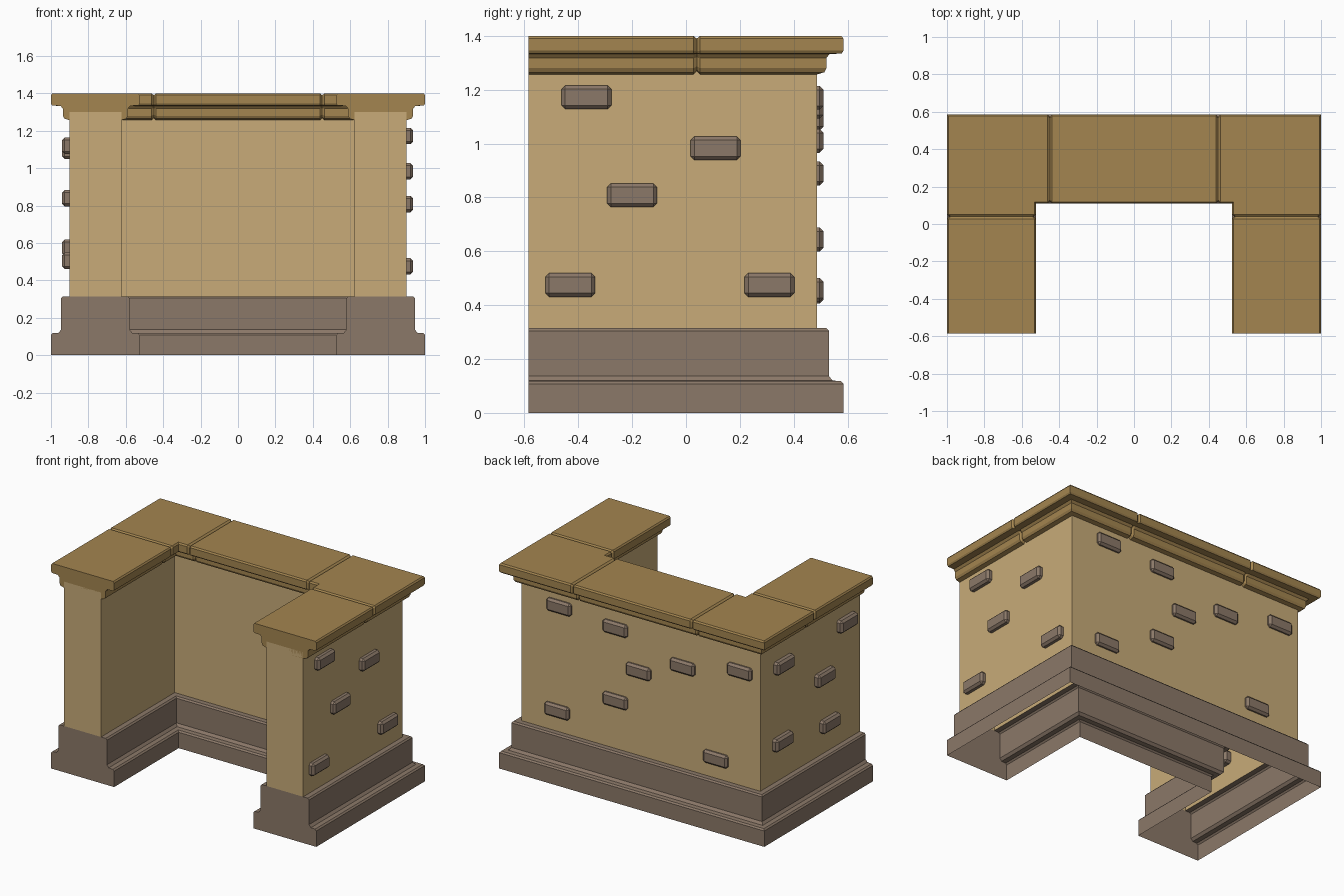
import bpy, bmesh
from mathutils import Matrix, Vector

cube = bpy.data.objects.get("Cube")
if cube:
    bpy.data.objects.remove(cube, do_unlink=True)


def make_material(name, rgb):
    mat = bpy.data.materials.new(name)
    mat.use_nodes = True
    color = (*rgb, 1.0)
    mat.diffuse_color = color
    mat.node_tree.nodes["Principled BSDF"].inputs["Base Color"].default_value = color
    return mat


plaster = make_material("sand_plaster", (0.58, 0.41, 0.19))
coping_stone = make_material("ochre_stone", (0.37, 0.235, 0.08))
brown_stone = make_material("brown_stone", (0.26, 0.19, 0.14))

# Centreline of the U-shaped plan
CX, CY, FRONT = 0.7625, 0.3475, -0.585
JOINT_X, JOINT_Y, GAP = 0.45, 0.04, 0.012


def add_object(name, bm, mat):
    mesh = bpy.data.meshes.new(name)
    bm.to_mesh(mesh)
    bm.free()
    mesh.materials.append(mat)
    obj = bpy.data.objects.new(name, mesh)
    bpy.context.collection.objects.link(obj)
    return obj


def stations(joints):
    """Points along the U: x, y, outward direction, and whether it is a joint."""
    half = [(-CX, FRONT, -1, 0, False)]
    if joints:
        half += [(-CX, JOINT_Y + d, -1, 0, d == 0) for d in (-GAP, 0, GAP)]
    half.append((-CX, CY, -1, 1, False))
    if joints:
        half += [(-JOINT_X + d, CY, 0, 1, d == 0) for d in (-GAP, 0, GAP)]
    return half + [(-x, y, -nx, ny, j) for x, y, nx, ny, j in reversed(half)]


def sweep(name, half, mat, joints=False, closed=False):
    """Sweep a mirrored profile of (offset, height) points round the U."""
    profile = half + [(-o, z) for o, z in reversed(half)]
    mid = (half[0][1] + half[-1][1]) / 2
    bm = bmesh.new()
    rings = []
    for x, y, nx, ny, joint in stations(joints):
        so, sz = (0.95, 0.86) if joint else (1, 1)
        rings.append([bm.verts.new((x + o * so * nx, y + o * so * ny, mid + (z - mid) * sz))
                      for o, z in profile])
    n = len(profile)
    for a, b in zip(rings, rings[1:]):
        for i in range(n):
            # open shells have no top or bottom strip
            if not closed and i in (len(half) - 1, n - 1):
                continue
            k = (i + 1) % n
            bm.faces.new((a[i], a[k], b[k], b[i]))
    bm.faces.new(rings[0][::-1])
    bm.faces.new(rings[-1])
    return add_object(name, bm, mat)


# Stepped plinth, wall and jointed coping
sweep("stepped_plinth", [(0.2375, 0), (0.2375, 0.108), (0.228, 0.118), (0.197, 0.12),
                         (0.183, 0.137), (0.183, 0.305), (0.174, 0.315), (0.138, 0.315)],
      brown_stone)
sweep("plaster_wall", [(0.139, 0.315), (0.139, 1.3)], plaster)
sweep("coping", [(0.139, 1.257), (0.166, 1.265), (0.174, 1.28), (0.174, 1.318),
                 (0.186, 1.333), (0.231, 1.335), (0.2375, 1.345), (0.2375, 1.39),
                 (0.23, 1.4)], coping_stone, joints=True, closed=True)


def brick(name, center, size):
    bm = bmesh.new()
    bmesh.ops.create_cube(bm, size=1.0, matrix=Matrix.Translation(center) @ Matrix.Diagonal((*size, 1)))
    bmesh.ops.bevel(bm, geom=bm.edges[:], offset=0.014, segments=1, affect='EDGES')
    add_object(name, bm, brown_stone)


# Exposed bricks: position along the wall, height
left_bricks = [(-0.37, 1.172), (0.11, 0.983), (-0.2, 0.808), (-0.43, 0.475), (0.31, 0.475)]
right_bricks = [(-0.43, 1.12), (0.25, 1.093), (-0.19, 0.84), (-0.245, 0.505), (0.265, 0.575)]
back_bricks = [(0.612, 1.17), (0.188, 1.137), (0.014, 0.889), (-0.32, 1.01),
               (-0.75, 1.093), (0.188, 0.644), (0.627, 0.457), (-0.57, 0.45)]
LONG, TALL, DEEP = 0.185, 0.088, 0.085
for side, x, spots in (("left", 0.893, left_bricks), ("right", -0.898, right_bricks)):
    for i, (y, z) in enumerate(spots):
        brick(f"{side}_brick_{i + 1}", Vector((x, y, z)), (DEEP, LONG, TALL))
for i, (x, z) in enumerate(back_bricks):
    brick(f"back_brick_{i + 1}", Vector((x, 0.468, z)), (LONG, DEEP, TALL))
